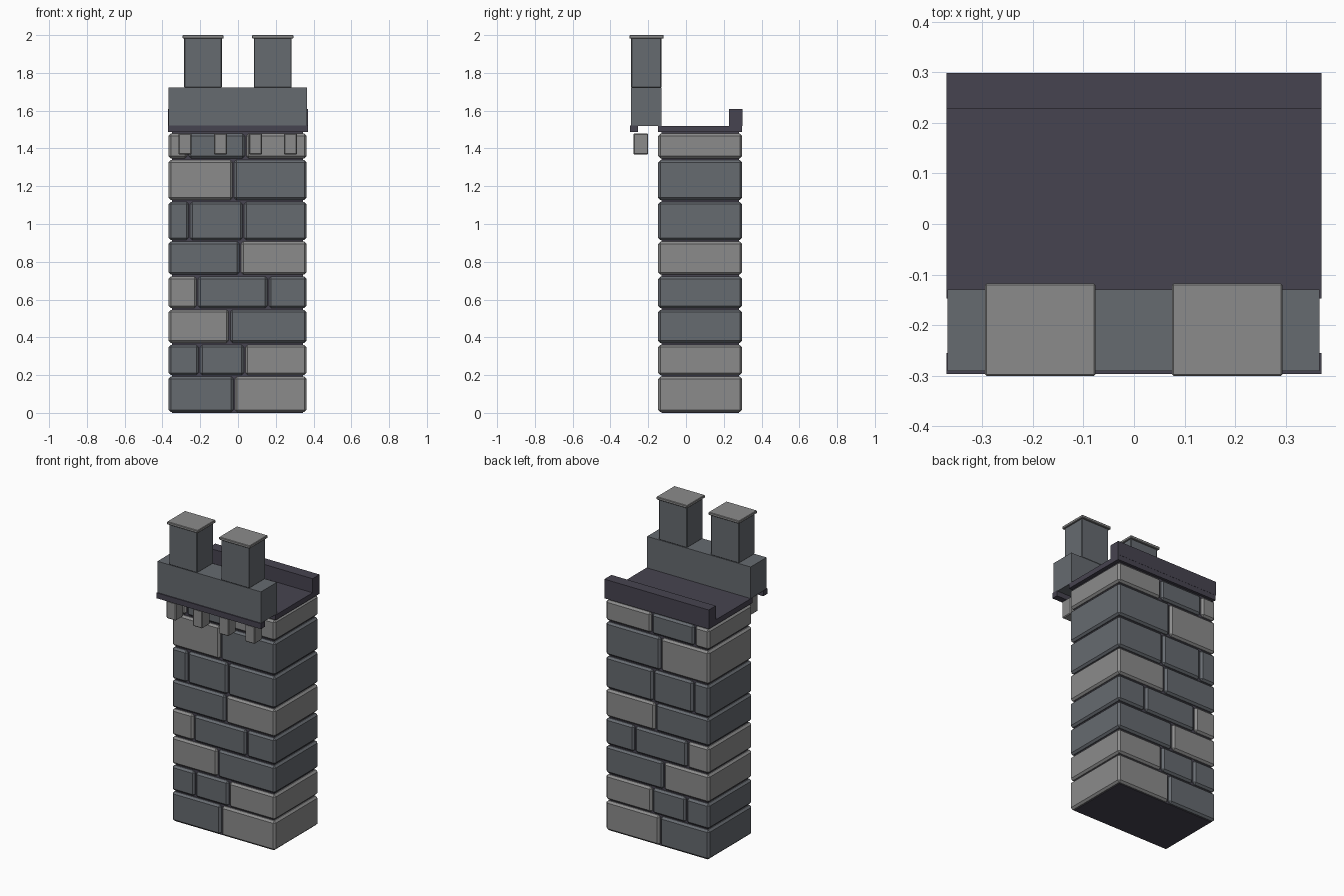
import bpy

if "Cube" in bpy.data.objects:
    bpy.data.objects.remove(bpy.data.objects["Cube"])


def material(name, rgb):
    m = bpy.data.materials.new(name)
    m.diffuse_color = (*rgb, 1)
    m.use_nodes = True
    m.node_tree.nodes["Principled BSDF"].inputs["Base Color"].default_value = m.diffuse_color
    return m


LIGHT = material("light stone", (0.26, 0.26, 0.26))
DARK = material("dark stone", (0.133, 0.145, 0.162))
SLATE = material("dark slate", (0.062, 0.057, 0.08))


def box(name, x, y, z, mat, bevel=0.0):
    """Box from (min, max) pairs on each axis, with optional chamfer."""
    spans = (x, y, z)
    bpy.ops.mesh.primitive_cube_add(size=1, location=[(a + b) / 2 for a, b in spans])
    ob = bpy.context.object
    ob.name = name
    ob.scale = [b - a for a, b in spans]
    bpy.ops.object.transform_apply(location=False, rotation=False, scale=True)
    ob.data.materials.append(mat)
    if bevel:
        mod = ob.modifiers.new("chamfer", 'BEVEL')
        mod.width = bevel
        mod.segments = 1
    return ob


# Mortar core behind the stones
box("mortar_core", (-0.35, 0.345), (-0.13, 0.28), (0, 1.49), SLATE)

# Stone courses: bottom, top, vertical joints, stone colours left to right
courses = [
    (0.004, 0.192, [-0.02], "DL"),
    (0.200, 0.360, [-0.205, 0.035], "DDL"),
    (0.370, 0.545, [-0.045], "LD"),
    (0.555, 0.722, [-0.215, 0.16], "LDD"),
    (0.732, 0.907, [0.012], "DL"),
    (0.915, 1.117, [-0.257, 0.028], "DDD"),
    (1.127, 1.338, [-0.025], "LD"),
    (1.348, 1.478, [-0.265, 0.04], "LDL"),
]
GAP = 0.004
for row, (z0, z1, joints, tones) in enumerate(courses, 1):
    edges = [-0.368] + joints + [0.363]
    for i, tone in enumerate(tones):
        x0 = edges[i] + (GAP if i else 0)
        x1 = edges[i + 1] - (GAP if i < len(tones) - 1 else 0)
        box(f"stone_{row}_{i + 1}", (x0, x1), (-0.147, 0.297), (z0, z1),
            LIGHT if tone == "L" else DARK, 0.012)

# Roof slab, rear parapet and front lip
box("roof_slab", (-0.37, 0.37), (-0.147, 0.297), (1.487, 1.52), SLATE)
box("rear_parapet", (-0.37, 0.37), (0.227, 0.298), (1.52, 1.61), SLATE)
box("front_lip", (-0.37, 0.37), (-0.296, -0.255), (1.487, 1.522), SLATE)

# Front parapet wall
box("front_parapet", (-0.368, 0.366), (-0.29, -0.129), (1.52, 1.722), DARK)

# Corbels under the front lip
for i, x in enumerate((-0.28, -0.093, 0.093, 0.278), 1):
    box(f"corbel_{i}", (x - 0.034, x + 0.034), (-0.278, -0.2), (1.367, 1.48), LIGHT, 0.005)

# Two square merlons with capstones
for side, x in (("left", -0.185), ("right", 0.184)):
    box(f"{side}_merlon", (x - 0.1, x + 0.1), (-0.291, -0.13), (1.722, 1.985), DARK, 0.004)
    box(f"{side}_capstone", (x - 0.109, x + 0.109), (-0.3, -0.118), (1.982, 2.0), LIGHT, 0.003)
